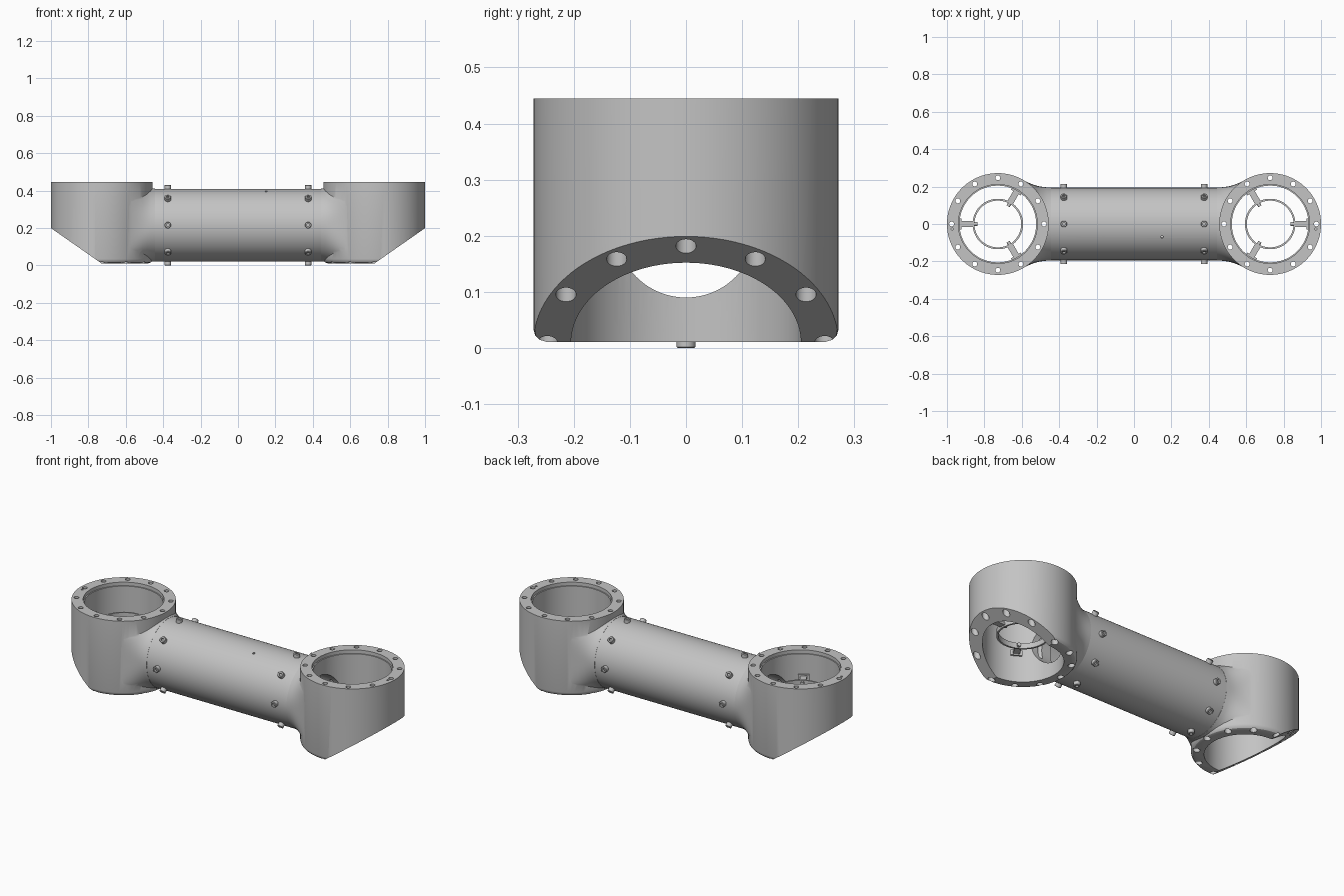
import bpy, bmesh, math
from mathutils import Matrix, Vector

cube = bpy.data.objects.get("Cube")
if cube:
    bpy.data.objects.remove(cube, do_unlink=True)

metal = bpy.data.materials.new("machined metal")
metal.use_nodes = True
metal.diffuse_color = (0.55, 0.55, 0.55, 1)
metal.node_tree.nodes["Principled BSDF"].inputs["Base Color"].default_value = (0.55, 0.55, 0.55, 1)

CX, AXIS_Z, TOP, BASE = 0.728, 0.215, 0.445, 0.011   # housing centre, tube axis, housing ends
OUTER, BORE, PASSAGE, BOLT_CIRCLE = 0.272, 0.205, 0.125, 0.247
SLOPE = 0.19 / OUTER
ALONG_X = Matrix.Rotation(math.pi / 2, 4, 'Y')


def finish(name, bm):
    bmesh.ops.recalc_face_normals(bm, faces=bm.faces)
    mesh = bpy.data.meshes.new(name)
    bm.to_mesh(mesh)
    bm.free()
    mesh.materials.append(metal)
    obj = bpy.data.objects.new(name, mesh)
    bpy.context.collection.objects.link(obj)
    return obj


def skin(bm, rings, closed):
    """Join rings of points; either close the loft on itself or cap its ends."""
    rings = [[bm.verts.new(p) for p in ring] for ring in rings]
    for a, b in zip(rings, rings[1:] + rings[:1] if closed else rings[1:]):
        for i in range(len(a)):
            k = (i + 1) % len(a)
            bm.faces.new((a[i], a[k], b[k], b[i]))
    if not closed:
        bm.faces.new(rings[0])
        bm.faces.new(rings[-1])


def lathe(bm, profile, matrix, sides=96, closed=False):
    """Revolve (radius, height) points about the local z axis."""
    angles = [math.tau * i / sides for i in range(sides)]
    skin(bm, [[matrix @ Vector((r * math.cos(a), r * math.sin(a), h)) for a in angles]
              for r, h in profile], closed)


def box(bm, centre, size, turn):
    bmesh.ops.create_cube(bm, size=1, matrix=turn @ Matrix.Translation(centre)
                          @ Matrix.Diagonal((*size, 1)))


def combine(obj, bm, operation):
    """Apply a boolean and discard the helper."""
    helper = finish("helper", bm)
    helper.hide_render = True
    mod = obj.modifiers.new("boolean", 'BOOLEAN')
    mod.operation, mod.object, mod.solver = operation, helper, 'EXACT'
    graph = bpy.context.evaluated_depsgraph_get()
    graph.update()
    mesh = bpy.data.meshes.new_from_object(obj.evaluated_get(graph))
    obj.modifiers.clear()
    obj.data = mesh
    bpy.data.objects.remove(helper, do_unlink=True)


def smooth(obj):
    bpy.ops.object.select_all(action='DESELECT')
    obj.select_set(True)
    bpy.context.view_layer.objects.active = obj
    bpy.ops.object.shade_smooth_by_angle(angle=math.radians(30))


def superellipse(x, width, height, power, count=96):
    """Rounded section across the x axis, from a circle (power 2) towards a rectangle."""
    points = []
    for i in range(count):
        a = math.tau * (i + 0.5) / count
        c, s = math.cos(a), math.sin(a)
        r = (abs(c) ** power + abs(s) ** power) ** (-1 / power)
        points.append((x, width * r * c, AXIS_Z + height * r * s))
    return points


# Joint housing: solid drum with a rounded lower edge, sliced off on the outer underside
bm = bmesh.new()
lathe(bm, [(0.25, BASE), (0.262, 0.015), (0.269, 0.023), (OUTER, 0.034), (OUTER, TOP)],
      Matrix.Translation((CX, 0, 0)))
cut = bmesh.ops.bisect_plane(bm, geom=bm.verts[:] + bm.edges[:] + bm.faces[:], dist=1e-6,
                             plane_co=(CX + 0.003, 0, BASE), plane_no=(SLOPE, 0, -1),
                             clear_outer=True)
bmesh.ops.holes_fill(bm, edges=[e for e in bm.edges if e.is_boundary], sides=0)
housing = finish("left_housing", bm)

# Neck blending the drum into the round tube
bm = bmesh.new()
skin(bm, [superellipse(*section) for section in [
    (0.445, 0.195, 0.195, 2), (0.465, 0.196, 0.196, 2.1), (0.485, 0.198, 0.198, 2.3),
    (0.51, 0.202, 0.2, 2.8), (0.54, 0.211, 0.202, 4), (0.57, 0.223, 0.203, 7),
    (0.6, 0.239, 0.203, 14), (0.63, 0.239, 0.203, 14)]], False)
combine(housing, bm, 'UNION')

# Stepped vertical bore, then the passage into the tube
bm = bmesh.new()
lathe(bm, [(BORE, -0.1), (BORE, TOP - 0.02), (BORE + 0.006, TOP - 0.02), (BORE + 0.006, 0.6)],
      Matrix.Translation((CX, 0, 0)), 90)
combine(housing, bm, 'DIFFERENCE')
bm = bmesh.new()
lathe(bm, [(PASSAGE, 0.3), (PASSAGE, CX)], Matrix.Translation((0, 0, AXIS_Z)) @ ALONG_X, 80)
combine(housing, bm, 'DIFFERENCE')

# Bolt holes right through the wall, wider at the underside
bm = bmesh.new()
for i in range(12):
    a = math.tau * i / 12
    x, y = BOLT_CIRCLE * math.cos(a), BOLT_CIRCLE * math.sin(a)
    step = BASE + SLOPE * max(0, x) + 0.04
    lathe(bm, [(0.018, -0.1), (0.018, step), (0.013, step), (0.013, 0.5)],
          Matrix.Translation((CX + x, y, 0)), 24)
lathe(bm, [(0.006, TOP - 0.02), (0.006, 0.5)], Matrix.Translation((0.972, -0.027, 0)), 16)
combine(housing, bm, 'DIFFERENCE')
smooth(housing)

# Opposite housing, mirrored
other = housing.copy()
other.name = "right_housing"
other.data = housing.data.copy()
other.data.transform(Matrix.Diagonal((-1, 1, 1, 1)))
other.data.flip_normals()
bpy.context.collection.objects.link(other)

# Link tube with a small vent hole
bm = bmesh.new()
lathe(bm, [(0.18, -0.447), (0.194, -0.447), (0.194, 0.447), (0.18, 0.447)],
      Matrix.Translation((0, 0, AXIS_Z)) @ ALONG_X, closed=True)
tube = finish("link_tube", bm)
bm = bmesh.new()
lathe(bm, [(0.007, 0.15), (0.007, 0.25)], Matrix.Translation((0.15, 0, AXIS_Z))
      @ Matrix.Rotation(0.37, 4, 'X'), 16)
combine(tube, bm, 'DIFFERENCE')
smooth(tube)

# Socket screws around both tube ends
bm = bmesh.new()
for x in (-0.375, 0.375):
    for i in range(8):
        turn = Matrix.Translation((x, 0, AXIS_Z)) @ Matrix.Rotation(math.tau * i / 8, 4, 'X')
        lathe(bm, [(0.017, 0.185), (0.017, 0.213), (0.015, 0.215), (0.008, 0.215),
                   (0.008, 0.205)], turn, 24)
smooth(finish("tube_screws", bm))

# Bearing ring on three spokes inside each housing
for name, side, z in [("left_inner_ring", 1, 0.175), ("right_inner_ring", -1, 0.295)]:
    bm = bmesh.new()
    centre = Matrix.Translation((side * CX, 0, z))
    lathe(bm, [(0.125, -0.015), (0.135, -0.015), (0.135, 0.015), (0.125, 0.015)], centre, 64, True)
    for i in range(3):
        turn = centre @ Matrix.Rotation(math.tau * i / 3 + (math.pi if side < 0 else 0), 4, 'Z')
        box(bm, (0.166, 0, 0), (0.07, 0.034, 0.014), turn)
        box(bm, (0.2, 0, 0), (0.012, 0.06, 0.03), turn)
        lathe(bm, [(0.01, 0.11), (0.01, 0.13)], turn @ ALONG_X, 16)
    smooth(finish(name, bm))
